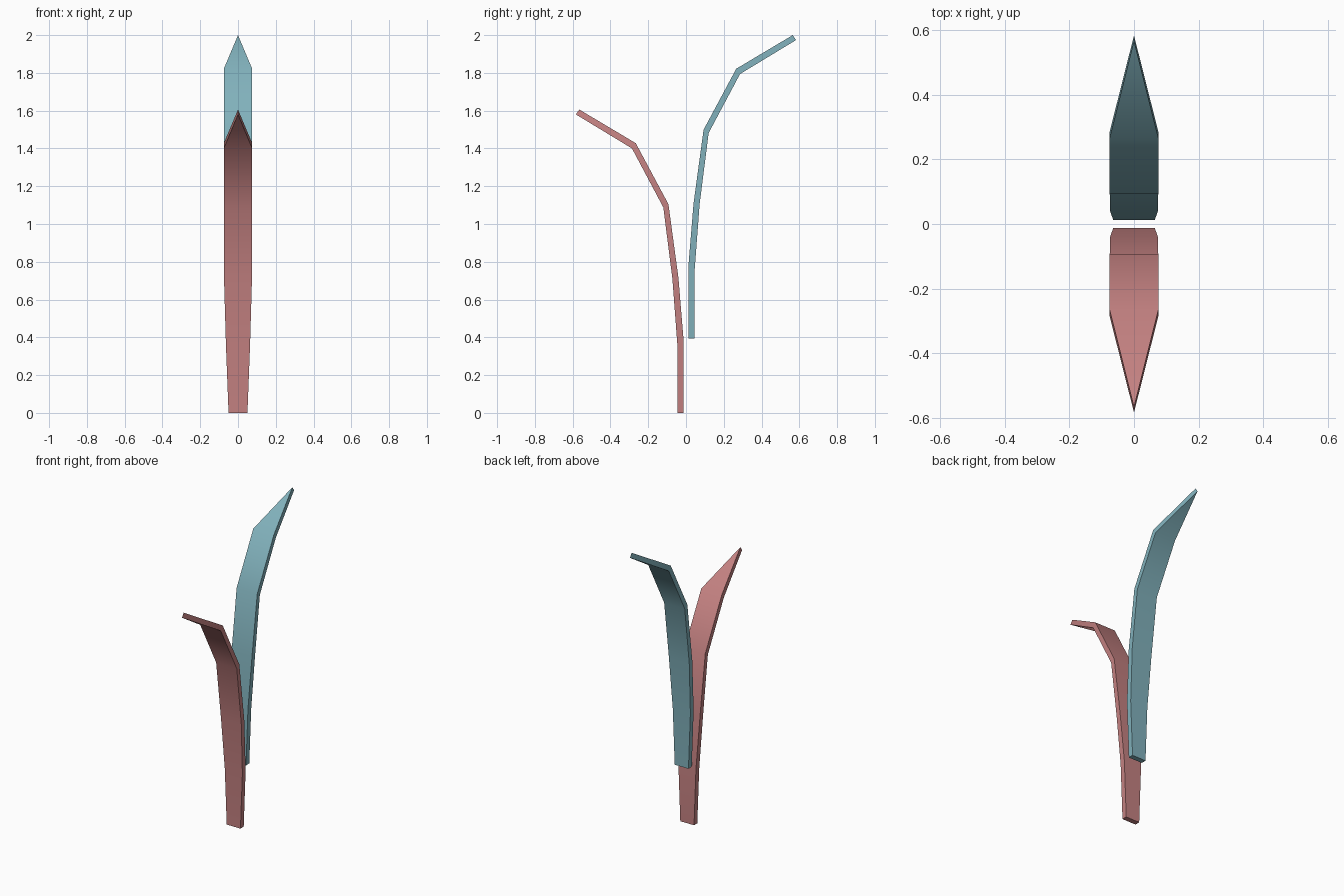
import bpy, bmesh

if "Cube" in bpy.data.objects:
    bpy.data.objects.remove(bpy.data.objects["Cube"])

# Side profile: (inner y, inner z, outer y, outer z, half width)
PROFILE = [
    (0.012, 0.000, 0.046, 0.000, 0.050),
    (0.012, 0.375, 0.046, 0.365, 0.064),
    (0.040, 0.715, 0.072, 0.710, 0.074),
    (0.093, 1.105, 0.120, 1.088, 0.075),
    (0.266, 1.428, 0.286, 1.400, 0.075),
    (0.565, 1.606, 0.583, 1.580, 0.0),
]


def leaf(name, side, lift, color):
    """Thick bent blade ending in a point, curving towards side * y."""
    bm = bmesh.new()
    rings = []
    for iy, iz, oy, oz, w in PROFILE:
        xs = (-w, w) if w else (0,)
        inner = [bm.verts.new((x, side * iy, iz + lift)) for x in xs]
        outer = [bm.verts.new((x, side * oy, oz + lift)) for x in xs]
        rings.append((inner, outer))
    for (i0, o0), (i1, o1) in zip(rings, rings[1:]):
        bm.faces.new(i0 + i1[::-1])                       # inner face
        bm.faces.new(o0 + o1[::-1])                       # outer face
        for k in (0, -1):                                 # edge strips
            bm.faces.new((i0[k], i1[k], o1[k], o0[k]))
    bm.faces.new(rings[0][0] + rings[0][1][::-1])         # stem end
    bmesh.ops.recalc_face_normals(bm, faces=bm.faces)
    mesh = bpy.data.meshes.new(name)
    bm.to_mesh(mesh)
    bm.free()
    mat = bpy.data.materials.new(name + "_color")
    mat.diffuse_color = color
    mat.use_nodes = True
    mat.node_tree.nodes["Principled BSDF"].inputs["Base Color"].default_value = mat.diffuse_color
    mesh.materials.append(mat)
    obj = bpy.data.objects.new(name, mesh)
    bpy.context.collection.objects.link(obj)
    bpy.ops.object.select_all(action='DESELECT')
    obj.select_set(True)
    bpy.context.view_layer.objects.active = obj
    bpy.ops.object.shade_smooth_by_angle(angle=0.7)


# Lower front leaf and its raised mirrored twin
leaf("lower_leaf", -1, 0.0, (0.55, 0.22, 0.22, 1))
leaf("upper_leaf", 1, 0.394, (0.22, 0.44, 0.50, 1))
